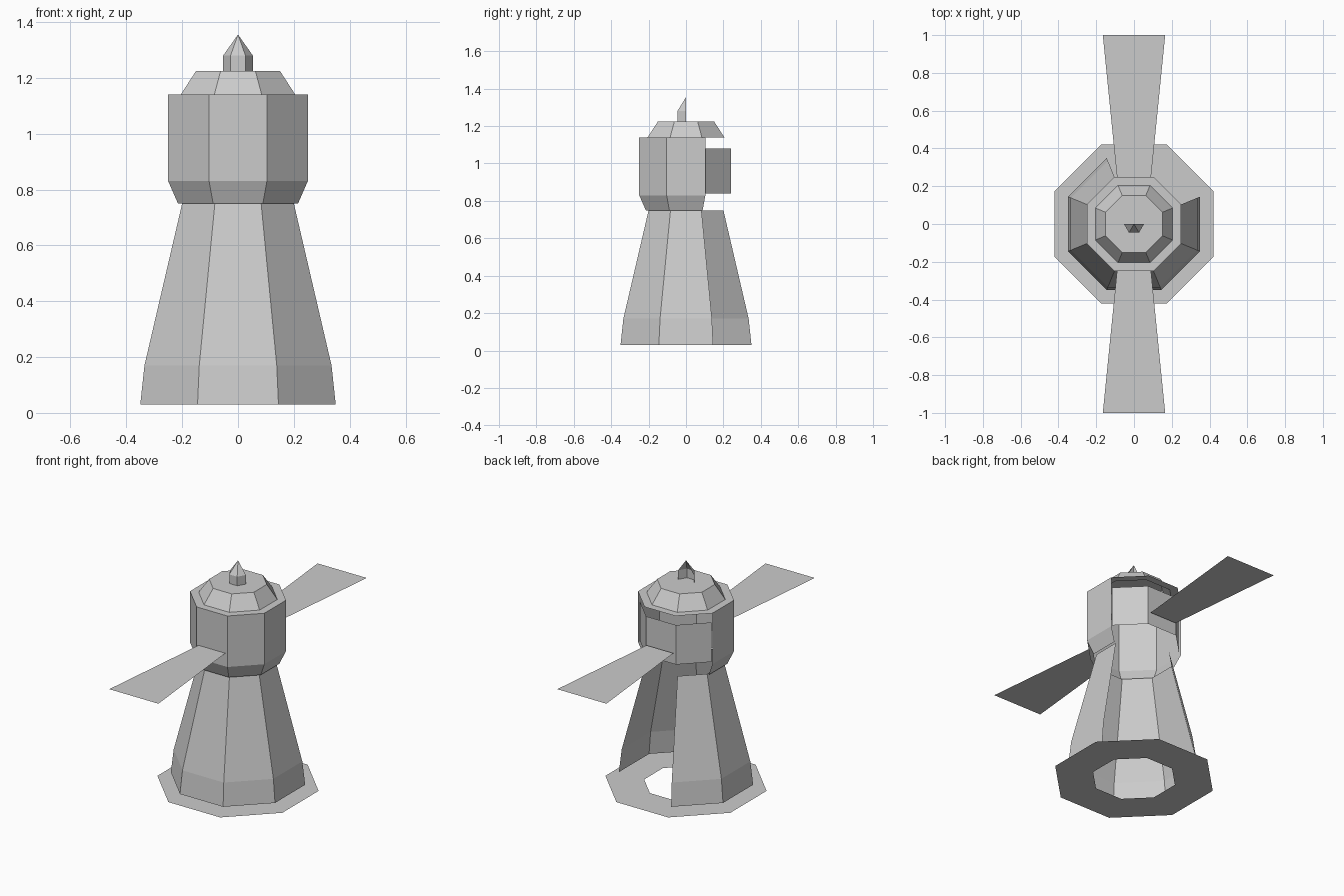
import bpy
import bmesh
from math import cos, sin, pi

old = bpy.data.objects.get("Cube")
if old:
    bpy.data.objects.remove(old, do_unlink=True)

# One plain grey for the whole model
grey = bpy.data.materials.new("light_grey")
grey.use_nodes = True
colour = (0.6, 0.6, 0.6, 1)
grey.diffuse_color = colour
grey.node_tree.nodes["Principled BSDF"].inputs["Base Color"].default_value = colour


def finish(name, bm):
    bmesh.ops.remove_doubles(bm, verts=bm.verts, dist=0.0005)
    mesh = bpy.data.meshes.new(name)
    bm.to_mesh(mesh)
    bm.free()
    mesh.materials.append(grey)
    obj = bpy.data.objects.new(name, mesh)
    bpy.context.collection.objects.link(obj)
    return obj


def shell(name, profile, sides=range(8), count=8):
    """Sweep (apothem, z) pairs around z; side i faces the angle i / count of a turn."""
    bm = bmesh.new()
    step = 2 * pi / count

    def point(apothem, z, corner):
        radius = apothem / cos(step / 2)
        angle = (corner - 0.5) * step
        return bm.verts.new((radius * cos(angle), radius * sin(angle), z))

    for (r0, z0), (r1, z1) in zip(profile, profile[1:]):
        for i in sides:
            corners = [point(r0, z0, i), point(r0, z0, i + 1)]
            if r1 > 0:
                corners += [point(r1, z1, i + 1), point(r1, z1, i)]
            else:
                corners.append(bm.verts.new((0, 0, z1)))
            bm.faces.new(corners)
    return finish(name, bm)


# Flat ground ring
shell("base_ring", [(0.42, 0), (0.218, 0)])

# Tower, open at the back and one rear corner (sides 1 and 2)
shell("tower", [(0.35, 0.03), (0.335, 0.17), (0.2, 0.75)], range(3, 9))

# Head, open at its three rear sides
shell("head", [(0.215, 0.75), (0.25, 0.83), (0.25, 1.14)], range(4, 9))

# Shorter rear panel set just inside the opening
shell("rear_panel", [(0.24, 0.84), (0.24, 1.08)], range(1, 4))

# Roof: flat rim, slope and flat top
shell("roof", [(0.25, 1.14), (0.205, 1.14), (0.15, 1.225), (0, 1.225)])

# Front half of a six-sided spike
shell("spike", [(0.046, 1.225), (0.046, 1.28), (0, 1.355)], range(3, 6), 6).rotation_euler.z = pi / 6

# Two flat blades, front and back
for name, d in (("front_blade", -1), ("back_blade", 1)):
    bm = bmesh.new()
    outline = [(-0.09, 0.25), (0.09, 0.25), (0.165, 1), (-0.165, 1)]
    bm.faces.new([bm.verts.new((-d * x, d * y, 0.91)) for x, y in outline])
    bmesh.ops.recalc_face_normals(bm, faces=bm.faces)
    for face in bm.faces:
        face.normal_update()
        if face.normal.z < 0:
            face.normal_flip()
    finish(name, bm)
